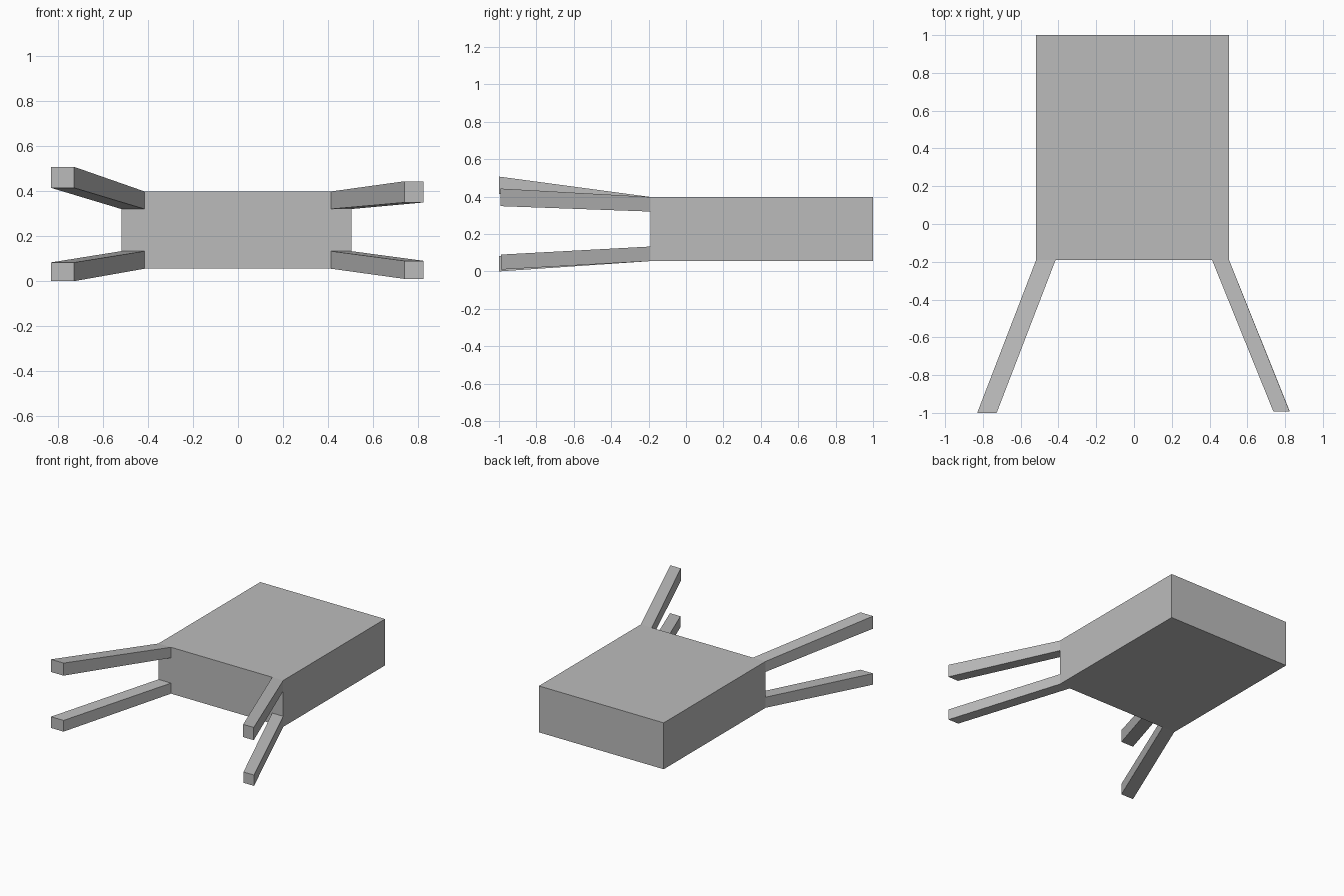
import bpy
import bmesh

default = bpy.data.objects.get("Cube")
if default:
    bpy.data.objects.remove(default, do_unlink=True)

grey = bpy.data.materials.new("plain_grey")
grey.use_nodes = True
COLOUR = (0.5, 0.5, 0.5, 1)
grey.diffuse_color = COLOUR
grey.node_tree.nodes["Principled BSDF"].inputs["Base Color"].default_value = COLOUR

BACK, FRONT = 1.0, -0.19


def loft(name, back, front):
    """Box between two upright rectangles, each (y, x0, x1, z0, z1)."""
    bm = bmesh.new()
    rings = []
    for y, x0, x1, z0, z1 in (back, front):
        corners = ((x0, z0), (x1, z0), (x1, z1), (x0, z1))
        rings.append([bm.verts.new((x, y, z)) for x, z in corners])
    a, b = rings
    bm.faces.new(a)
    bm.faces.new(b[::-1])
    for i in range(4):
        j = (i + 1) % 4
        bm.faces.new((a[i], b[i], b[j], a[j]))
    bmesh.ops.recalc_face_normals(bm, faces=bm.faces)
    mesh = bpy.data.meshes.new(name)
    bm.to_mesh(mesh)
    bm.free()
    mesh.materials.append(grey)
    obj = bpy.data.objects.new(name, mesh)
    bpy.context.collection.objects.link(obj)
    return obj


# Main block
loft("body", (BACK, -0.518, 0.503, 0.055, 0.398),
     (FRONT, -0.518, 0.503, 0.055, 0.398))

# Splayed legs running forward from the four front corners
RIGHT_ROOT, LEFT_ROOT = (-0.518, -0.415), (0.413, 0.503)
UPPER_ROOT, LOWER_ROOT = (0.32, 0.398), (0.055, 0.133)
RIGHT_TIP, LEFT_TIP = (-0.83, -0.727), (0.738, 0.824)

legs = {
    "upper_right_leg": (RIGHT_ROOT, UPPER_ROOT, -1.0, RIGHT_TIP, (0.414, 0.507)),
    "lower_right_leg": (RIGHT_ROOT, LOWER_ROOT, -1.0, RIGHT_TIP, (0.0, 0.083)),
    "upper_left_leg": (LEFT_ROOT, UPPER_ROOT, -0.993, LEFT_TIP, (0.349, 0.443)),
    "lower_left_leg": (LEFT_ROOT, LOWER_ROOT, -0.99, LEFT_TIP, (0.01, 0.09)),
}
for name, (root_x, root_z, tip_y, tip_x, tip_z) in legs.items():
    loft(name, (FRONT, *root_x, *root_z), (tip_y, *tip_x, *tip_z))
